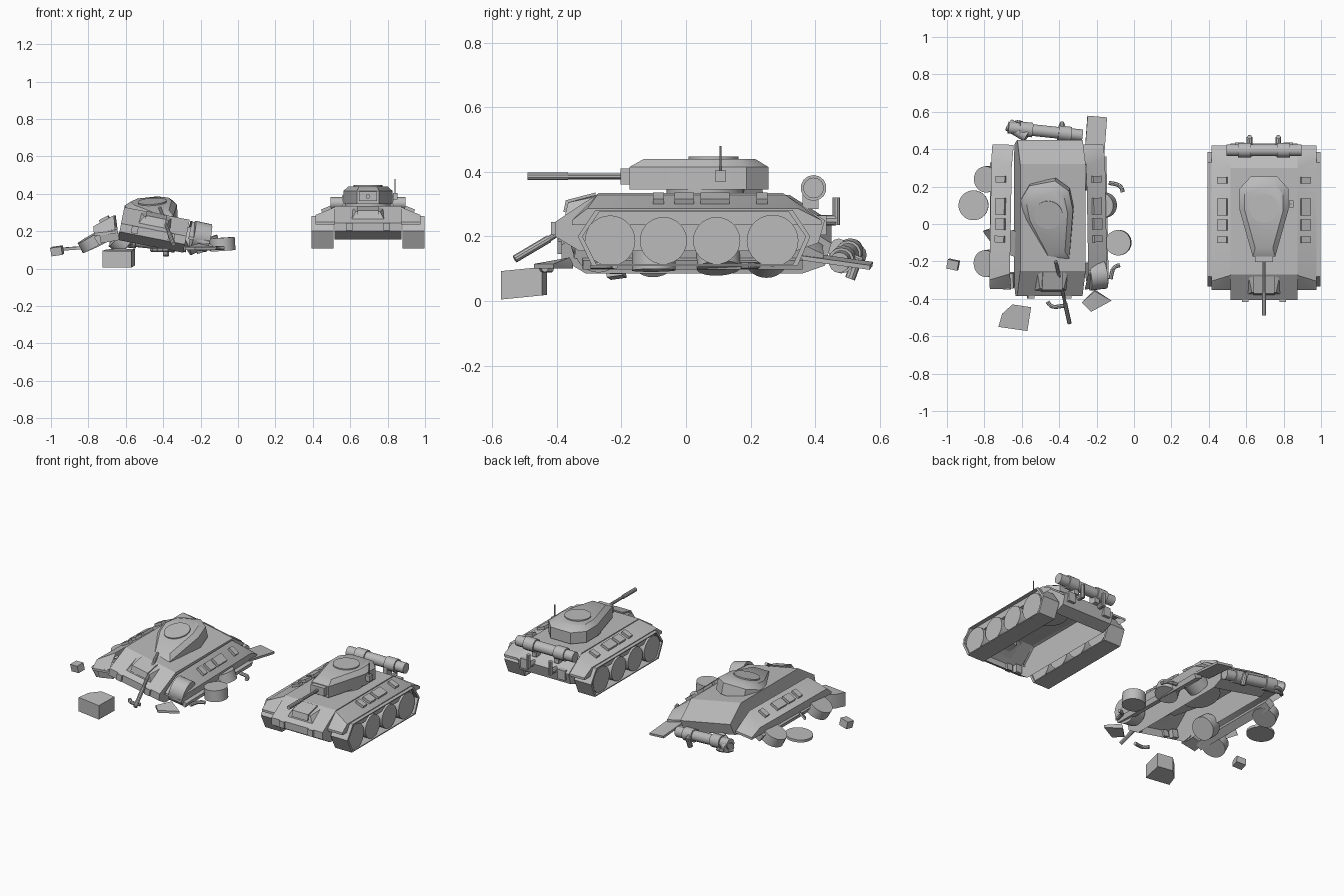
import bpy, bmesh, math
from math import radians
from mathutils import Matrix, Vector

old = bpy.data.objects.get("Cube")
if old:
    bpy.data.objects.remove(old, do_unlink=True)

grey = bpy.data.materials.new("plain grey")
grey.use_nodes = True
grey.diffuse_color = (0.5, 0.5, 0.5, 1)
grey.node_tree.nodes["Principled BSDF"].inputs["Base Color"].default_value = (0.5, 0.5, 0.5, 1)


def place(x, y, z, rx=0, ry=0, rz=0):
    turn = Matrix.Rotation(radians(rz), 4, 'Z') @ Matrix.Rotation(radians(ry), 4, 'Y')
    return Matrix.Translation((x, y, z)) @ turn @ Matrix.Rotation(radians(rx), 4, 'X')


def finish(name, bm, m):
    me = bpy.data.meshes.new(name)
    bm.to_mesh(me)
    bm.free()
    me.transform(m)
    me.materials.append(grey)
    ob = bpy.data.objects.new(name, me)
    bpy.context.collection.objects.link(ob)
    bpy.ops.object.select_all(action='DESELECT')
    ob.select_set(True)
    bpy.context.view_layer.objects.active = ob
    bpy.ops.object.shade_smooth_by_angle(angle=radians(32))
    return ob


def solid(name, pts, m, drop=()):
    """Convex plate work around the corners, left open in the drop directions."""
    bm = bmesh.new()
    for p in pts:
        bm.verts.new(p)
    bmesh.ops.convex_hull(bm, input=bm.verts)
    bmesh.ops.dissolve_limit(bm, angle_limit=0.01, verts=bm.verts, edges=bm.edges)
    bmesh.ops.recalc_face_normals(bm, faces=bm.faces)
    away = [f for f in bm.faces if any(f.normal.dot(Vector(d)) > 0.95 for d in drop)]
    bmesh.ops.delete(bm, geom=away, context='FACES')
    return finish(name, bm, m)


def prism(name, prof, x0, x1, m, drop=()):
    return solid(name, [(x, y, z) for x in (x0, x1) for y, z in prof], m, drop)


def box(name, c, s, m):
    pts = [(c[0] + i * s[0] / 2, c[1] + j * s[1] / 2, c[2] + k * s[2] / 2)
           for i in (-1, 1) for j in (-1, 1) for k in (-1, 1)]
    return solid(name, pts, m)


def rod(name, a, b, r, m, n=16):
    a, b = Vector(a), Vector(b)
    d = b - a
    bm = bmesh.new()
    bmesh.ops.create_cone(bm, cap_ends=True, segments=n, radius1=r, radius2=r, depth=d.length)
    bm.transform(Matrix.Translation((a + b) / 2) @ d.to_track_quat('Z', 'Y').to_matrix().to_4x4())
    return finish(name, bm, m)


def band(name, prof, x0, x1, m):
    """Closed track belt with open sides."""
    cy = sum(p[0] for p in prof) / len(prof)
    cz = sum(p[1] for p in prof) / len(prof)
    inner = [(cy + (y - cy) * 0.96, cz + (z - cz) * 0.93) for y, z in prof]
    bm = bmesh.new()
    loops = [[bm.verts.new((x, y, z)) for y, z in pr]
             for x, pr in ((x0, prof), (x1, prof), (x1, inner), (x0, inner))]
    n = len(prof)
    for k in range(4):
        a, b = loops[k], loops[(k + 1) % 4]
        for i in range(n):
            j = (i + 1) % n
            bm.faces.new((a[i], a[j], b[j], b[i]))
    bmesh.ops.recalc_face_normals(bm, faces=bm.faces)
    return finish(name, bm, m)


# ---- Shared parts
DOWN = (0, 0, -1)


def hull(tag, m):
    prof = [(-.405, .245), (-.27, .334), (.3, .334), (.43, .25), (.41, .18), (.34, .155), (-.33, .155), (-.405, .2)]
    prism(tag + "hull", prof, -.178, .178, m, [DOWN])
    # driver hatch with a raised cover
    pts = []
    for s in (-1, 1):
        pts += [(s * .085, -.375, .265), (s * .085, -.27, .325), (s * .065, -.365, .305), (s * .065, -.27, .33)]
    solid(tag + "driver_hatch", pts, m)
    cover = [(-.38, .275), (-.372, .312), (-.28, .336), (-.28, .3)]
    prism(tag + "hatch_cover", cover, -.055, .055, m)
    for s in (-1, 1):
        box(tag + "tow_hook", (s * .1, -.405, .225), (.035, .025, .04), m)
        box(tag + "nose_plate", (s * .15, -.385, .222), (.04, .03, .05), m)


def sponson(tag, s, m):
    pts = []
    for x, zt, yf, yb in ((.165, .334, -.27, .3), (.28, .287, -.305, .345)):
        pts += [(s * x, yf, zt), (s * x, yb, zt)]
        for z in (.25, .236):
            pts += [(s * x, -.353, z), (s * x, .42, z)]
    solid(tag + "sponson", pts, m, [DOWN, (-s, 0, 0)])
    # stowage along the sloping side
    for y, w in ((-.085, .035), (-.005, .06), (.09, .09), (.235, .035)):
        box(tag + "stowage_box", (0, 0, 0), (.055, w, .024), m @ place(s * .222, y, .315, 0, s * 22))


def turret(tag, m):
    half = [(.07, .255), (.132, .187), (.132, .08), (.06, -.175)]
    pts = []
    for x, y in half:
        for s in (-1, 1):
            pts += [(s * x, y, .345), (s * x, y, .415), (s * x * .78, .05 + (y - .05) * .8, .44)]
    solid(tag + "turret", pts, m)
    rod(tag + "turret_ring", (0, .06, .325), (0, .06, .35), .12, m, 24)
    rod(tag + "cupola", (0, .085, .435), (0, .085, .447), .077, m, 24)
    box(tag + "mantlet", (0, -.185, .386), (.095, .035, .05), m)


def gun(tag, m):
    rod(tag + "gun_barrel", (0, -.1, .386), (0, -.38, .386), .009, m, 10)
    rod(tag + "gun_muzzle", (0, -.365, .386), (0, -.49, .386), .012, m, 10)


def drum(tag, m):
    rod(tag + "fuel_drum", (-.2, .395, .35), (.2, .395, .35), .032, m, 14)
    for x in (-.105, .105):
        rod(tag + "drum_collar", (x - .035, .395, .35), (x + .035, .395, .35), .04, m, 14)


def pipe(tag, x, m):
    rod(tag + "exhaust_elbow", (x, .4, .25), (x, .465, .25), .016, m, 10)
    rod(tag + "exhaust_pipe", (x, .465, .235), (x, .465, .32), .012, m, 10)


def wheel(tag, r, w, m):
    rod(tag + "wheel", (-w / 2, 0, 0), (w / 2, 0, 0), r, m, 28)


# ---- Intact vehicle
A = place(.695, 0, 0)
hull("intact_", A)
turret("intact_", A)
gun("intact_", A)
drum("intact_", A)
belt = [(-.335, .2), (-.28, .282), (.33, .282), (.385, .2), (.345, .108), (-.29, .108)]
for s in (-1, 1):
    sponson("intact_", s, A)
    band("track_belt", belt, s * .185, s * .302, A)
    for y, r in ((-.235, .078), (-.07, .073), (.095, .073), (.268, .08)):
        wheel("intact_", r, .1, A @ place(s * .243, y, .187))
    pipe("intact_", s * .077, A)
    box("drum_bracket", (s * .077, .385, .31), (.03, .05, .05), A)
    box("rear_box", (s * .13, .42, .235), (.05, .03, .06), A)
box("antenna_base", (.145, .107, .387), (.025, .035, .035), A)
rod("antenna", (.145, .107, .39), (.145, .107, .48), .003, A, 6)

# ---- Wrecked vehicle: slumped body, sagging sides, shifted turret
hull("wreck_", place(-.497, .02, -.033, 0, 11))
sponson("wreck_right_", -1, place(-.46, 0, -.03, 0, -6, -1))
sponson("wreck_left_", 1, place(-.49, 0, -.03, 0, 14, 1))
turret("wreck_", place(-.455, .06, .305, 12, -6, 10.6) @ place(0, -.085, -.39))
gun("wreck_", place(-.345, -.53, .13, 30, 0, 12.5) @ place(0, .49, -.386))
drum("wreck_", place(-.475, .495, .14, 0, 6, -6) @ place(0, -.395, -.35))
pipe("wreck_", 0, place(-.385, .53, .13, 70) @ place(0, -.465, -.25))
rod("torn_drum", (-.67, .53, .14), (-.57, .47, .16), .034, Matrix(), 12)

# fallen wheels: position, radius, width and lean
for x, y, z, r, w, lean in ((-.858, .1, .11, .08, .016, 86), (-.78, .24, .14, .07, .06, 65),
                            (-.78, -.21, .145, .072, .06, 60), (-.083, -.1, .13, .068, .07, 86),
                            (-.165, .1, .13, .068, .06, 70), (-.2, -.275, .172, .076, .09, 12),
                            (-.62, -.1, .15, .07, .07, 40), (-.25, .25, .15, .07, .07, -25)):
    wheel("fallen_", r, w, place(x, y, z, 0, lean, 8))

# scattered plates and blocks
box("torn_fender", (0, 0, 0), (.105, .23, .014), place(-.205, .46, .125, -8, 6, -5))
box("side_strip_right", (0, 0, 0), (.05, .62, .05), place(-.735, .02, .16, 0, -35))
box("side_strip_left", (0, 0, 0), (.05, .68, .03), place(-.17, .02, .12, 0, 20, 1))
box("torn_mudguard", (0, 0, 0), (.1, .08, .06), place(-.69, -.3, .18, 10, -10))
foot = [(-.705, -.48), (-.65, -.43), (-.55, -.445), (-.57, -.572), (-.725, -.55)]
solid("broken_crate", [(x, y, z + y * .1 + .05) for x, y in foot for z in (.012, .1)], Matrix())
wedge = [(-.28, -.42), (-.21, -.35), (-.12, -.41), (-.23, -.47)]
solid("broken_wedge", [(x, y, z) for x, y in wedge for z in (.1, .115)] + [(-.21, -.36, .135)], Matrix())
box("small_block", (0, 0, 0), (.06, .05, .045), place(-.967, -.217, .095, 8, -8, -12))
box("bent_flap", (0, 0, 0), (.05, .07, .01), place(-.77, -.06, .15, 20, -50, 20))


# bent hooks lying around the wreck
def hook(x, y, z, turn):
    m = place(x, y, z, 0, 0, turn)
    pts = [(.045 * math.cos(t), .045 * math.sin(t), 0) for t in (0, .5, 1, 1.6)] + [(-.03, .05, 0)]
    for a, b in zip(pts, pts[1:]):
        rod("bent_hook", a, b, .011, m, 8)


hook(-.105, .17, .11, 0)
hook(-.075, -.265, .11, 90)
hook(-.42, -.4, .1, 200)
hook(-.62, .5, .12, 60)
